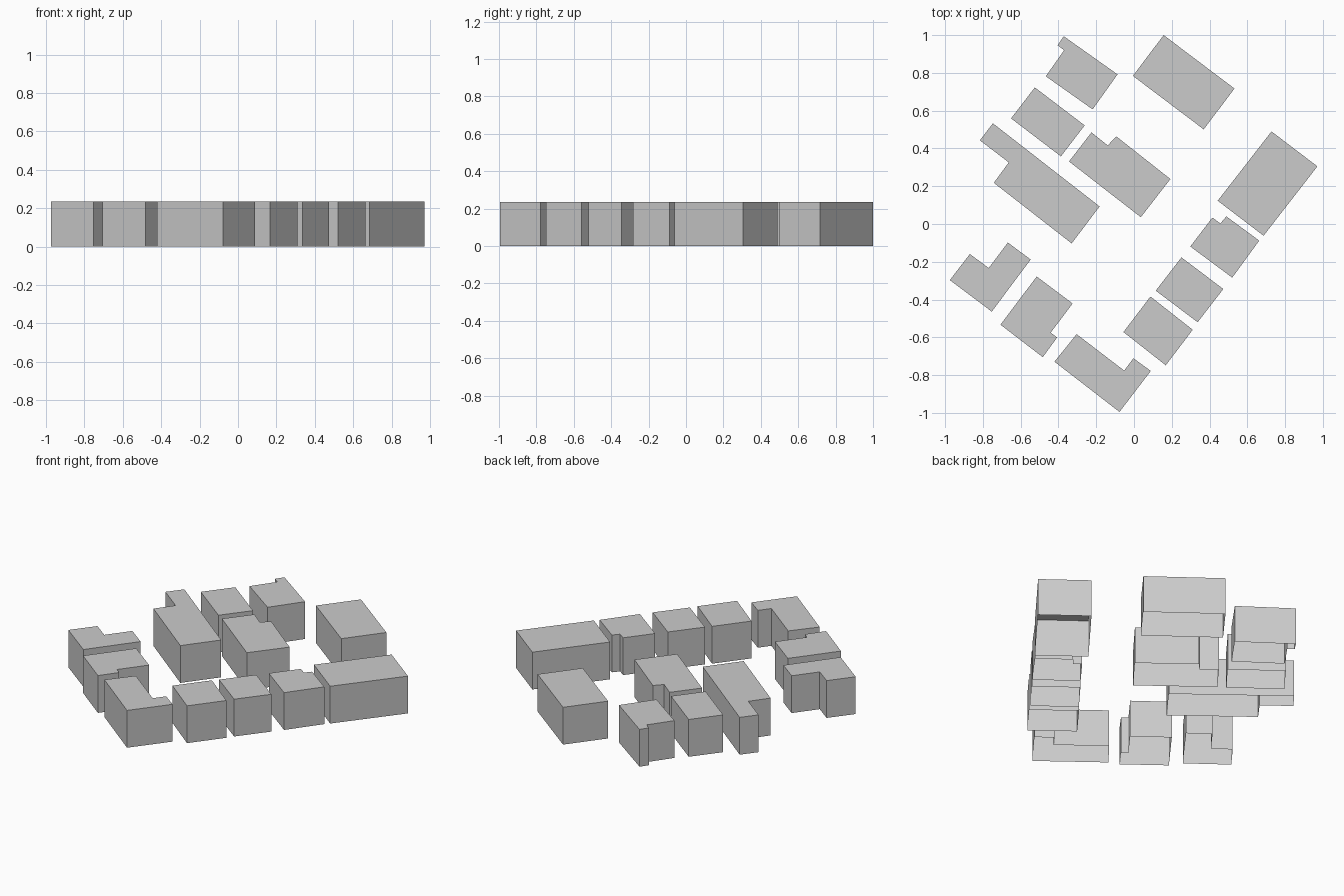
import bpy
import bmesh

HEIGHT = 0.235


def building(name, outline):
    """Flat-roofed block, open underneath; outline runs clockwise seen from above."""
    pts = list(reversed(outline))
    bm = bmesh.new()
    low = [bm.verts.new((x, y, 0)) for x, y in pts]
    top = [bm.verts.new((x, y, HEIGHT)) for x, y in pts]
    bm.faces.new(top)
    for i in range(len(pts)):
        j = (i + 1) % len(pts)
        bm.faces.new((low[i], low[j], top[j], top[i]))
    mesh = bpy.data.meshes.new(name)
    bm.to_mesh(mesh)
    bm.free()
    bpy.context.collection.objects.link(bpy.data.objects.new(name, mesh))


def box(name, a, b, c):
    """Rectangular block from three corners."""
    building(name, [a, b, c, (a[0] + c[0] - b[0], a[1] + c[1] - b[1])])


# Large halls
box("north_hall", (0.157, 1.0), (0.532, 0.717), (0.369, 0.501))
box("east_hall", (0.728, 0.49), (0.971, 0.305), (0.686, -0.062))

# Plain houses
box("northwest_house", (-0.525, 0.723), (-0.261, 0.522), (-0.387, 0.358))
box("southeast_house_lower", (0.087, -0.384), (0.311, -0.56), (0.168, -0.748))
box("southeast_house_upper", (0.251, -0.177), (0.473, -0.344), (0.337, -0.52))

# Houses with a notch or wing
building("north_house", [(-0.372, 0.994), (-0.087, 0.792), (-0.219, 0.607),
                         (-0.467, 0.782), (-0.370, 0.920), (-0.404, 0.946)])
building("west_long_house", [(-0.747, 0.533), (-0.182, 0.093), (-0.330, -0.103),
                             (-0.742, 0.218), (-0.663, 0.326), (-0.816, 0.443)])
building("centre_house", [(-0.225, 0.485), (-0.139, 0.416), (-0.094, 0.464),
                          (0.193, 0.238), (0.036, 0.036), (-0.344, 0.331)])
building("west_house", [(-0.869, -0.159), (-0.769, -0.233), (-0.668, -0.098),
                        (-0.547, -0.188), (-0.753, -0.464), (-0.975, -0.297)])
building("southwest_house", [(-0.515, -0.278), (-0.325, -0.421), (-0.441, -0.575),
                             (-0.407, -0.601), (-0.483, -0.705), (-0.707, -0.533)])
building("south_house", [(-0.304, -0.583), (-0.052, -0.776), (-0.003, -0.711),
                         (0.089, -0.778), (-0.077, -0.995), (-0.421, -0.729)])
building("east_house", [(0.415, 0.034), (0.457, 0.003), (0.489, 0.040),
                        (0.663, -0.088), (0.520, -0.284), (0.298, -0.119)])
